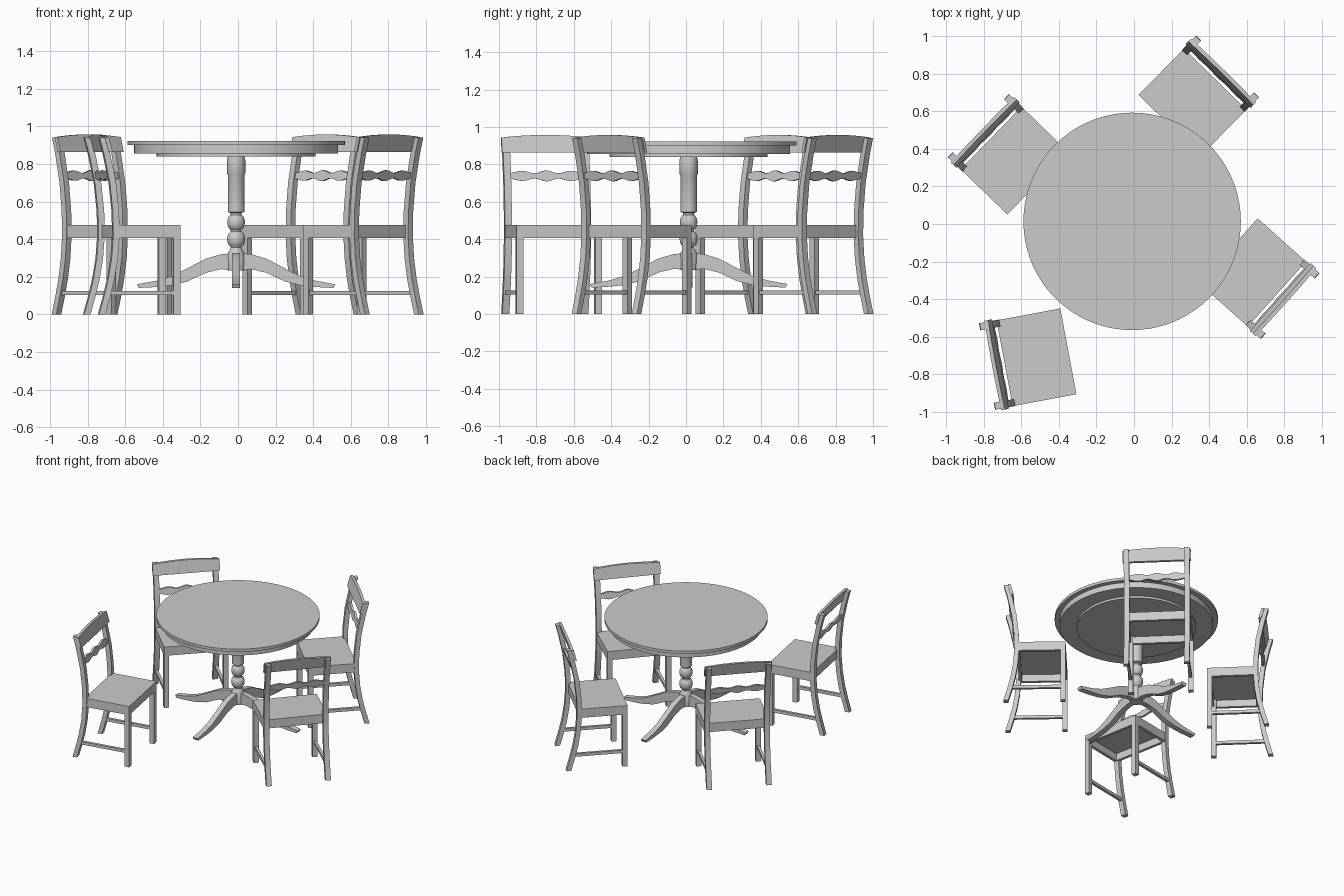
import bpy, bmesh, math
from mathutils import Matrix, Vector

cube = bpy.data.objects.get("Cube")
if cube:
    bpy.data.objects.remove(cube, do_unlink=True)

grey = bpy.data.materials.new("light_grey")
grey.use_nodes = True
GREY = (0.6, 0.6, 0.6, 1)
grey.diffuse_color = GREY
grey.node_tree.nodes["Principled BSDF"].inputs["Base Color"].default_value = GREY


def finish(bm, name, smooth=False):
    bmesh.ops.recalc_face_normals(bm, faces=bm.faces)
    mesh = bpy.data.meshes.new(name)
    bm.to_mesh(mesh)
    bm.free()
    mesh.materials.append(grey)
    if smooth:
        mesh.shade_smooth()
        mesh.set_sharp_from_angle(angle=math.radians(35))
    return mesh


def place(mesh, name, matrix):
    obj = bpy.data.objects.new(name, mesh)
    bpy.context.scene.collection.objects.link(obj)
    obj.matrix_world = matrix
    return obj


def box(bm, x0, x1, y0, y1, z0, z1):
    size = Matrix.Diagonal((x1 - x0, y1 - y0, z1 - z0, 1))
    centre = Matrix.Translation(((x0 + x1) / 2, (y0 + y1) / 2, (z0 + z1) / 2))
    bmesh.ops.create_cube(bm, size=1, matrix=centre @ size)


def prism(bm, lower, upper, to_3d, a, b):
    """Extrude the outline between two edge lines from depth a to depth b."""
    rows = [[(bm.verts.new(to_3d(p, d)), bm.verts.new(to_3d(q, d)))
             for p, q in zip(lower, upper)] for d in (a, b)]
    near, far = rows
    for i in range(len(lower) - 1):
        j = i + 1
        bm.faces.new((near[i][0], near[j][0], near[j][1], near[i][1]))
        bm.faces.new((far[i][0], far[i][1], far[j][1], far[j][0]))
        bm.faces.new((near[i][0], far[i][0], far[j][0], near[j][0]))
        bm.faces.new((near[i][1], near[j][1], far[j][1], far[i][1]))
    for i in (0, -1):
        bm.faces.new((near[i][0], near[i][1], far[i][1], far[i][0]))


def lathe(name, profile, segments):
    bm = bmesh.new()
    verts = [bm.verts.new((r, 0, z)) for r, z in profile]
    edges = [bm.edges.new(pair) for pair in zip(verts, verts[1:])]
    bmesh.ops.spin(bm, geom=verts + edges, cent=(0, 0, 0), axis=(0, 0, 1),
                   angle=math.tau, steps=segments)
    bmesh.ops.remove_doubles(bm, verts=bm.verts, dist=0.0001)
    return finish(bm, name, True)


# Table: stepped round top, turned column, four curved feet
table = Matrix.Translation((-0.01, 0.014, 0))
top = [(0, 0.84), (0.423, 0.84), (0.423, 0.856), (0.543, 0.856), (0.543, 0.9),
       (0.578, 0.9), (0.578, 0.921), (0, 0.921)]
place(lathe("table_top", top, 72), "table_top", table)

column = [(0, 0.235), (0.045, 0.235), (0.048, 0.32), (0.032, 0.345), (0.028, 0.355)]
for mid, radius in ((0.4, 0.048), (0.49, 0.047)):
    column += [(radius * math.cos(t) ** 0.6, mid + 0.045 * math.sin(t))
               for t in (-1.1, -0.7, -0.35, 0, 0.35, 0.7, 1.1)]
column += [(0.03, 0.54), (0.044, 0.545), (0.044, 0.74), (0.049, 0.75),
           (0.049, 0.82), (0.045, 0.84), (0, 0.84)]
place(lathe("table_column", column, 24), "table_column", table)

bm = bmesh.new()
foot_low = [(0.0, 0.235), (0.08, 0.241), (0.16, 0.222), (0.26, 0.175), (0.34, 0.155),
            (0.42, 0.146), (0.518, 0.141)]
foot_high = [(0.0, 0.328), (0.08, 0.32), (0.16, 0.297), (0.26, 0.245), (0.34, 0.205),
             (0.42, 0.18), (0.528, 0.16)]
prism(bm, foot_low, foot_high, lambda p, d: (p[0], d, p[1]), -0.021, 0.021)
foot = finish(bm, "table_foot", True)
for k in range(4):
    place(foot, f"table_foot_{k + 1}", table @ Matrix.Rotation(k * math.pi / 2, 4, "Z"))

# Chair parts: x forward with the seat front at 0, y left
HALF = 0.232
CURVE = [(-0.423, 0), (-0.395, 0.1), (-0.373, 0.19), (-0.355, 0.3), (-0.346, 0.42),
         (-0.349, 0.55), (-0.365, 0.7), (-0.396, 0.85), (-0.42, 0.94)]


def post_x(z):
    for (xa, za), (xb, zb) in zip(CURVE, CURVE[1:]):
        if z <= zb:
            break
    return xa + (xb - xa) * (z - za) / (zb - za)


def across(p, d):
    return (post_x(p[1]) + d, p[0], p[1])


parts = {}

bm = bmesh.new()
box(bm, -0.345, 0, -HALF, HALF, 0.462, 0.475)
parts["seat"] = finish(bm, "seat")

bm = bmesh.new()
for s in (-1, 1):
    y0, y1 = sorted((s * HALF, s * (HALF - 0.022)))
    box(bm, -0.345, 0, y0, y1, 0.407, 0.462)
for x in (-0.022, -0.345):
    box(bm, x, x + 0.022, 0.022 - HALF, HALF - 0.022, 0.407, 0.462)
parts["seat_frame"] = finish(bm, "seat_frame")

bm = bmesh.new()
for s in (-1, 1):
    y0, y1 = sorted((s * HALF, s * (HALF - 0.036)))
    box(bm, -0.036, 0, y0, y1, 0, 0.462)
parts["front_legs"] = finish(bm, "front_legs")

bm = bmesh.new()
for s in (-1, 1):
    prism(bm, [(x - 0.017, z) for x, z in CURVE], [(x + 0.017, z) for x, z in CURVE],
          lambda p, d: (p[0], d, p[1]), s * (HALF + 0.002), s * (HALF - 0.036))
parts["back_posts"] = finish(bm, "back_posts", True)

bm = bmesh.new()
for s in (-1, 1):
    y0, y1 = sorted((s * (HALF - 0.008), s * (HALF - 0.028)))
    box(bm, -0.39, -0.03, y0, y1, 0.103, 0.126)
parts["side_stretchers"] = finish(bm, "side_stretchers")

# Leaning top rail with a slight crown, in front of the posts
bm = bmesh.new()
steps = [i / 6 for i in range(-6, 7)]
prism(bm, [(0.242 * t, 0.864) for t in steps],
      [(0.242 * t, 0.957 - 0.014 * t * t) for t in steps], across, 0.012, 0.032)
parts["top_rail"] = finish(bm, "top_rail", True)

# Scalloped middle rail
bm = bmesh.new()
steps = [i / 16 for i in range(-16, 17)]
swell = [0.021 + 0.008 * math.cos(3 * math.pi * t) * (1 - 0.4 * abs(t)) for t in steps]
prism(bm, [(0.2 * t, 0.738 - w) for t, w in zip(steps, swell)],
      [(0.2 * t, 0.738 + w) for t, w in zip(steps, swell)], across, -0.008, 0.008)
parts["middle_rail"] = finish(bm, "middle_rail", True)

# Four chairs: middle of the seat front, and facing angle
chairs = [(-0.349, -0.677, 10.6), (0.503, -0.143, 138.2),
          (0.19, 0.524, 225.6), (-0.512, 0.217, -44.1)]
for n, (x, y, angle) in enumerate(chairs, 1):
    pose = Matrix.Translation((x, y, 0)) @ Matrix.Rotation(math.radians(angle), 4, "Z")
    for name, mesh in parts.items():
        place(mesh, f"chair_{n}_{name}", pose)
